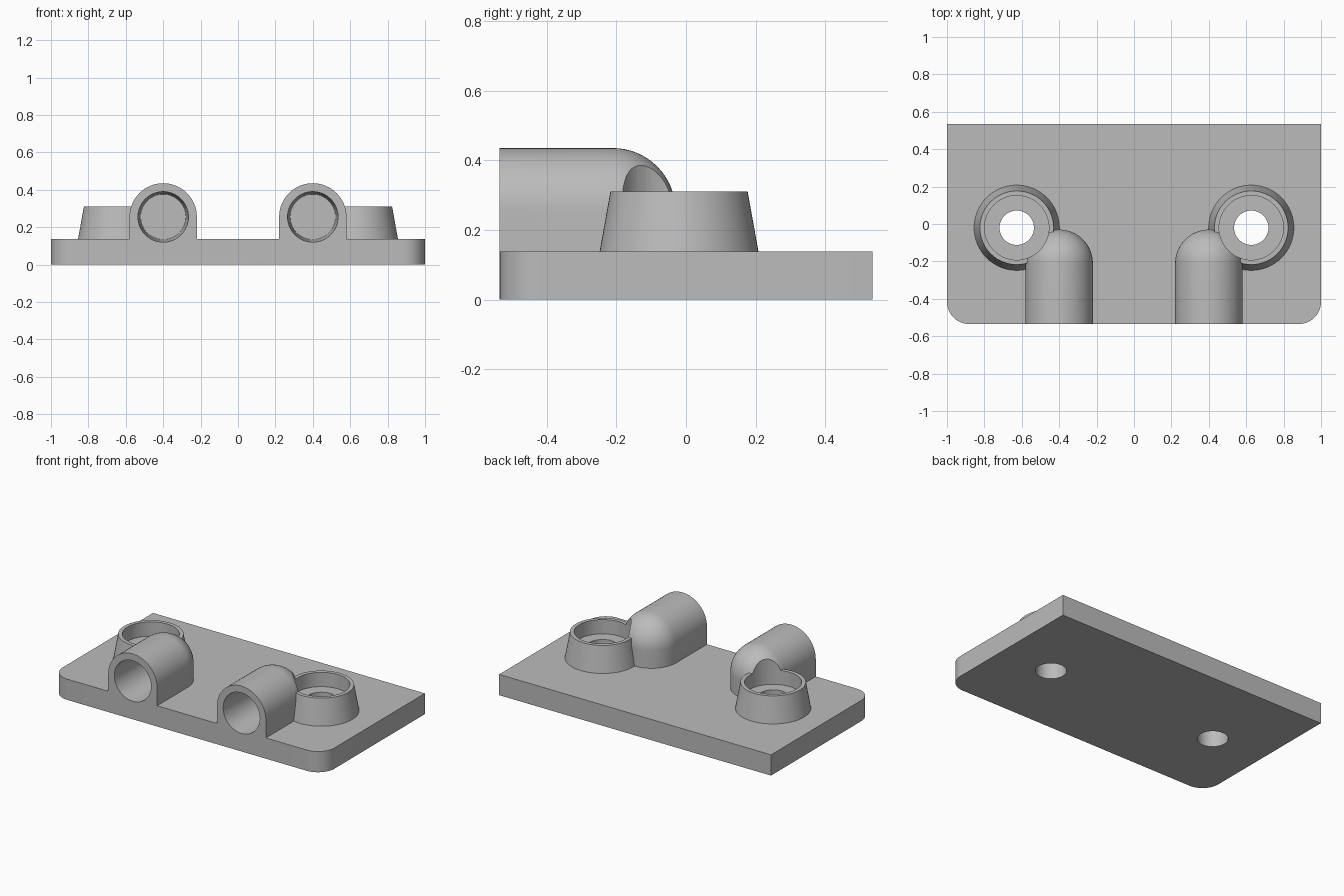
import bpy, bmesh
from math import pi, sin, cos
from mathutils import Matrix, Vector

if "Cube" in bpy.data.objects:
    bpy.data.objects.remove(bpy.data.objects["Cube"])

FRONT, BACK, TOP = -0.535, 0.535, 0.138
EMBED = 0.06                      # how deep the raised parts sink into the plate
SLEEVE_X, SLEEVE_Z, SLEEVE_R, DOME_Y = 0.4, 0.255, 0.18, -0.21
BOSS_X, BOSS_Y = 0.627, -0.02

grey = bpy.data.materials.new("light grey")
grey.use_nodes = True
grey.diffuse_color = (0.5, 0.5, 0.5, 1)
grey.node_tree.nodes["Principled BSDF"].inputs["Base Color"].default_value = (0.5, 0.5, 0.5, 1)


def finish(name, bm):
    bmesh.ops.remove_doubles(bm, verts=bm.verts, dist=1e-5)
    bmesh.ops.recalc_face_normals(bm, faces=bm.faces)
    mesh = bpy.data.meshes.new(name)
    bm.to_mesh(mesh)
    bm.free()
    mesh.materials.append(grey)
    obj = bpy.data.objects.new(name, mesh)
    bpy.context.collection.objects.link(obj)
    return obj


def lathe(name, profile, matrix):
    """Revolve (radius, height) points about z, then place the solid."""
    bm = bmesh.new()
    verts = [bm.verts.new((r, 0, z)) for r, z in profile]
    edges = [bm.edges.new(pair) for pair in zip(verts, verts[1:])]
    bmesh.ops.spin(bm, geom=verts + edges, cent=(0, 0, 0), axis=(0, 0, 1),
                   angle=2 * pi, steps=64)
    bm.transform(matrix)
    return finish(name, bm)


def make_plate():
    r, n = 0.12, 12
    outline = [(1, BACK), (-1, BACK)]
    for x, start in ((-1 + r, pi), (1 - r, 1.5 * pi)):
        for i in range(n + 1):
            a = start + i / n * pi / 2
            outline.append((x + r * cos(a), FRONT + r + r * sin(a)))
    bm = bmesh.new()
    face = bm.faces.new([bm.verts.new((x, y, 0)) for x, y in outline])
    up = bmesh.ops.extrude_face_region(bm, geom=[face])["geom"]
    bmesh.ops.translate(bm, vec=(0, 0, TOP),
                        verts=[v for v in up if isinstance(v, bmesh.types.BMVert)])
    return finish("mounting_plate", bm)


def make_sleeve(x):
    """Arched housing with a quarter-sphere rear end, lofted along y."""
    n = 16
    sections = [(FRONT, SLEEVE_R)]
    for i in range(n + 1):
        a = i / n * pi / 2
        sections.append((DOME_Y + SLEEVE_R * sin(a), SLEEVE_R * cos(a)))
    bm = bmesh.new()
    rings = []
    for y, r in sections:
        arch = [(r * cos(j / 32 * pi), SLEEVE_Z + r * sin(j / 32 * pi)) for j in range(33)]
        pts = [(r, TOP - EMBED)] + arch + [(-r, TOP - EMBED)]
        rings.append([bm.verts.new((x + px, y, z)) for px, z in pts])
    bm.faces.new(rings[0])
    for a, b in zip(rings, rings[1:]):
        for j in range(len(a)):
            k = (j + 1) % len(a)
            bm.faces.new((a[j], a[k], b[k], b[j]))
    return finish("sleeve", bm)


def combine(target, tool, operation):
    mod = target.modifiers.new(operation, 'BOOLEAN')
    mod.operation, mod.solver, mod.object = operation, 'EXACT', tool
    bpy.context.view_layer.objects.active = target
    bpy.ops.object.modifier_apply(modifier=mod.name)
    bpy.data.objects.remove(tool)


plate = make_plate()

# Raised parts: domed sleeves and tapered screw bosses
for side in (-1, 1):
    combine(plate, make_sleeve(side * SLEEVE_X), 'UNION')
    boss = lathe("screw_boss",
                 [(0, TOP - EMBED), (0.228, TOP - EMBED), (0.228, TOP), (0.197, 0.31), (0, 0.31)],
                 Matrix.Translation((side * BOSS_X, BOSS_Y, 0)))
    combine(plate, boss, 'UNION')

# Openings: counterbored screw holes and tapered blind bores
for side in (-1, 1):
    hole = lathe("hole_cutter",
                 [(0, -0.1), (0.092, -0.1), (0.092, 0.215), (0.172, 0.215), (0.172, 0.6), (0, 0.6)],
                 Matrix.Translation((side * BOSS_X, BOSS_Y, 0)))
    combine(plate, hole, 'DIFFERENCE')
    bore = lathe("bore_cutter",
                 [(0, 0), (0.121, 0), (0.135, 0.335), (0.137, 0.4), (0, 0.4)],
                 Matrix.Translation((side * SLEEVE_X, -0.2, SLEEVE_Z)) @ Matrix.Rotation(pi / 2, 4, 'X'))
    combine(plate, bore, 'DIFFERENCE')

# Smooth curved walls, keep machined edges crisp
bpy.ops.object.select_all(action='DESELECT')
plate.select_set(True)
bpy.context.view_layer.objects.active = plate
bpy.ops.object.shade_smooth_by_angle(angle=pi / 9)
